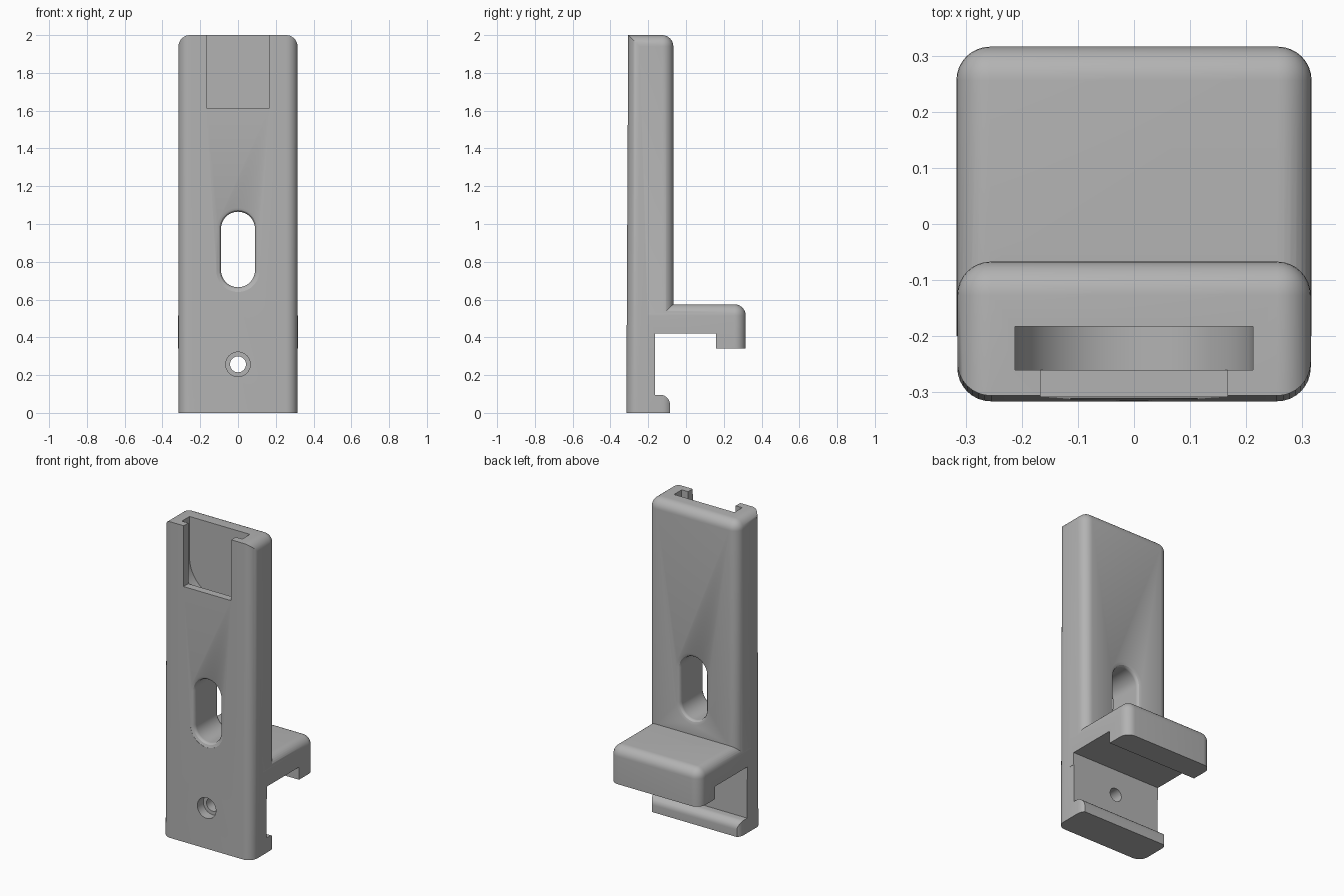
import bpy, bmesh
from math import sin, cos, pi, sqrt

if "Cube" in bpy.data.objects:
    bpy.data.objects.remove(bpy.data.objects["Cube"], do_unlink=True)

plastic = bpy.data.materials.new("grey plastic")
plastic.use_nodes = True
GREY = (0.45, 0.45, 0.45, 1)
plastic.diffuse_color = GREY
plastic.node_tree.nodes["Principled BSDF"].inputs["Base Color"].default_value = GREY

HALF, FRONT, BACK, ROUND = 0.315, -0.316, -0.067, 0.06


def make(name, bm):
    bmesh.ops.recalc_face_normals(bm, faces=bm.faces[:])
    mesh = bpy.data.meshes.new(name)
    bm.to_mesh(mesh)
    bm.free()
    obj = bpy.data.objects.new(name, mesh)
    bpy.context.collection.objects.link(obj)
    mesh.materials.append(plastic)
    return obj


def box(x, y0, y1, z0, z1):
    bm = bmesh.new()
    bmesh.ops.create_cube(bm, size=1)
    for v in bm.verts:
        v.co = (v.co.x * 2 * x, y1 if v.co.y > 0 else y0, z1 if v.co.z > 0 else z0)
    return bm


def loft(rings):
    """Closed solid through rings that have equal point counts."""
    bm = bmesh.new()
    loops = [[bm.verts.new(p) for p in ring] for ring in rings]
    n = len(loops[0])
    for a, b in zip(loops, loops[1:]):
        for i in range(n):
            j = (i + 1) % n
            bm.faces.new((a[i], a[j], b[j], b[i]))
    bm.faces.new(loops[0])
    bm.faces.new(loops[-1])
    return bm


def stadium(r, low, high, y, n=24):
    """Upright rounded slot outline; low and high are the arc centres."""
    arc = lambda z, start: [(r * cos(start + pi * i / n), y, z + r * sin(start + pi * i / n))
                            for i in range(n + 1)]
    return arc(high, 0) + arc(low, pi)


def round_edges(bm, chosen, radius=ROUND, segments=8):
    edges = [e for e in bm.edges if chosen(*[v.co for v in e.verts])]
    bmesh.ops.bevel(bm, geom=edges, offset=radius, segments=segments,
                    profile=0.5, affect='EDGES', clamp_overlap=True)


def combine(target, tool, operation):
    mod = target.modifiers.new(operation.title(), 'BOOLEAN')
    mod.operation, mod.object, mod.solver = operation, tool, 'EXACT'
    bpy.context.view_layer.objects.active = target
    bpy.ops.object.modifier_apply(modifier=mod.name)
    bpy.data.objects.remove(tool, do_unlink=True)


# Main upright plate: rounded sides, top and back; crisp front top edge
bm = box(HALF, FRONT, BACK, 0, 2)
round_edges(bm, lambda a, b: abs(a.z - b.z) > 1 or (min(a.z, b.z) > 1 and max(a.y, b.y) > -0.2))
for v in bm.verts:
    if v.co.z > 1.9 and v.co.y < -0.2:
        v.co.y += 0.010
body = make("bracket_body", bm)

# Rear hook block
bm = box(0.3165, -0.2, 0.316, 0.34, 0.575)
round_edges(bm, lambda a, b: max(a.y, b.y) > 0 and (max(a.z, b.z) > 0.5)
            and not (a.z < 0.4 and b.z < 0.4))
combine(body, make("rear_hook", bm), 'UNION')

# Rail channel under the hook, leaving the rounded bottom lip
lip = [(-0.135 + 0.05 * cos(t * pi / 16), 0.045 + 0.05 * sin(t * pi / 16)) for t in range(9)]
outline = lip + [(-0.163, 0.095), (-0.163, 0.42), (0.16, 0.42), (0.16, -0.05), (-0.085, -0.05)]
combine(body, make("rail_channel", loft([[(x, y, z) for y, z in outline] for x in (-0.5, 0.5)])),
        'DIFFERENCE')

# Long slot with softened rims on both faces
rim, steps = 0.025, 6
flare = [(rim * (1 - cos(pi / 2 * i / steps)), rim * (1 - sin(pi / 2 * i / steps)))
         for i in range(steps + 1)]
stations = [(FRONT + 0.003 + d, f) for f, d in reversed(flare)]
stations = [(FRONT - 0.05, rim)] + [(FRONT + 0.004 + rim * sin(pi / 2 * i / steps),
                                     rim * (1 - sin(pi / 2 * i / steps)) if i == steps else
                                     rim - sqrt(rim**2 - (rim - rim * sin(pi / 2 * i / steps))**2))
                                    for i in range(steps + 1)]
back = [(FRONT + BACK - y + 0.004, f) for y, f in reversed(stations)]
combine(body, make("slot", loft([stadium(0.09 + f, 0.755, 0.975, y) for y, f in stations + back])),
        'DIFFERENCE')

# Screw hole with counterbore
for name, r, y1 in (("counterbore", 0.065, -0.255), ("screw_hole", 0.042, -0.1)):
    combine(body, make(name, loft([stadium(r, 0.257, 0.2571, y) for y in (-0.4, y1)])), 'DIFFERENCE')

# Top pocket with round bottom, and its front window
bm = loft([stadium(0.212, 1.74, 2.3, y) for y in (-0.26, -0.183)])
round_edges(bm, lambda a, b: abs(a.y - b.y) < 0.01, 0.018, 4)
combine(body, make("pocket", bm), 'DIFFERENCE')
combine(body, make("pocket_window", box(0.167, -0.4, -0.24, 1.615, 2.2)), 'DIFFERENCE')

# Smooth rounded surfaces, sharp corners
bpy.ops.object.select_all(action='DESELECT')
body.select_set(True)
bpy.context.view_layer.objects.active = body
bpy.ops.object.shade_smooth_by_angle(angle=0.52)
